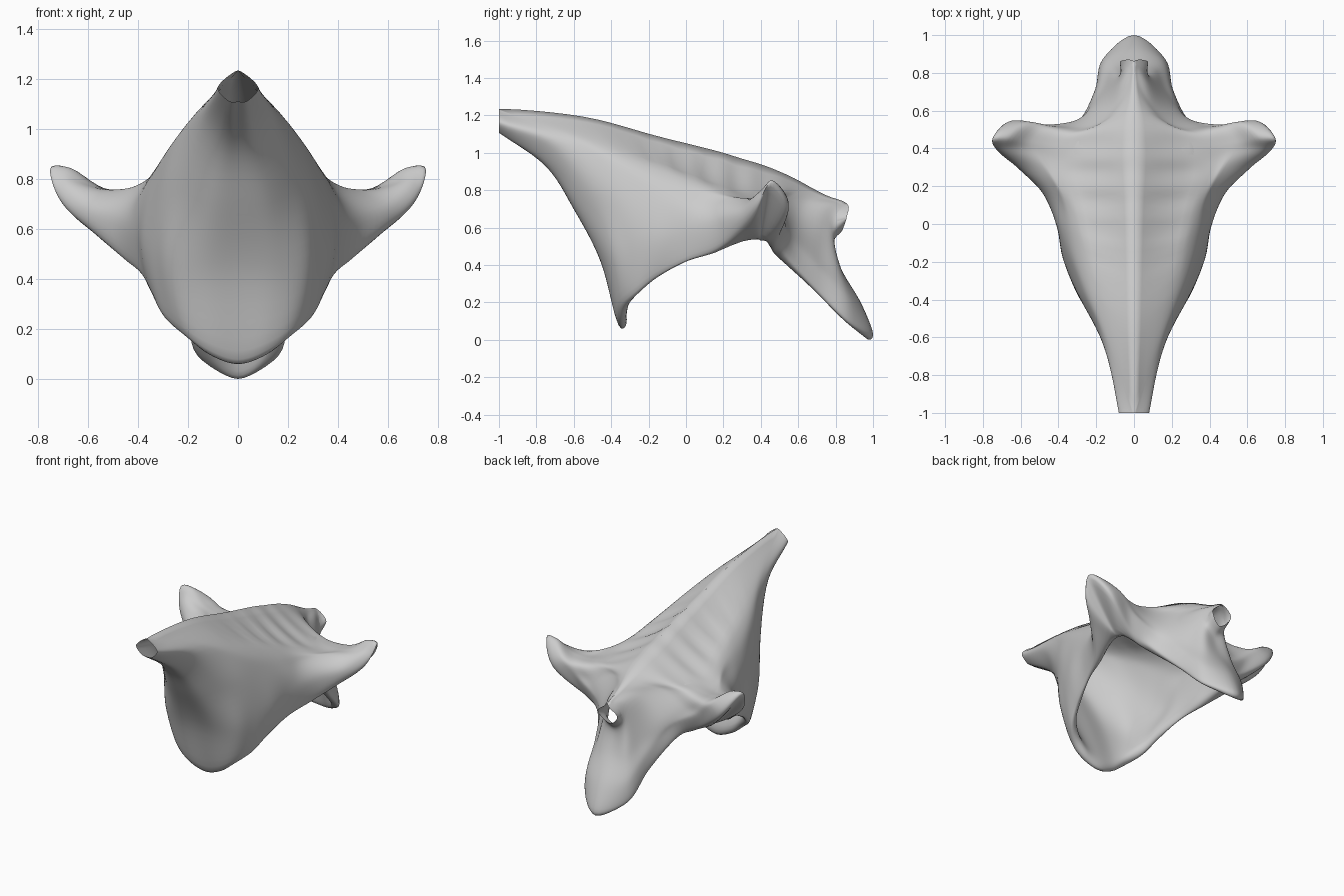
import bpy, bmesh, math
from mathutils import Vector

if "Cube" in bpy.data.objects:
    bpy.data.objects.remove(bpy.data.objects["Cube"])

grey = bpy.data.materials.new("bone grey")
grey.diffuse_color = (0.6, 0.6, 0.6, 1)
grey.use_nodes = True
grey.node_tree.nodes["Principled BSDF"].inputs["Base Color"].default_value = grey.diffuse_color

# Half-body guide curves, each running from front centre round the side to rear centre
spine = [(0, -1, 1.11), (.04, -1, 1.115), (.08, -1, 1.17), (0, -1, 1.235),
         (0, -.55, 1.195), (0, -.15, 1.09), (0, .15, 1.015), (0, .3, .97),
         (0, .4, .94), (0, .48, .91), (0, .58, .865), (0, .68, .81),
         (0, .76, .77), (0, .86, .73), (.075, .86, .66), (0, .835, .585)]
shoulder = [(0, -.75, .93), (.07, -.74, .94), (.14, -.70, 1.03), (.18, -.55, 1.04),
            (.22, -.38, 1.0), (.265, -.1, .915), (.31, .1, .84), (.36, .24, .79),
            (.37, .33, .77), (.35, .42, .77), (.30, .48, .77), (.19, .53, .755),
            (.11, .62, .73), (.078, .75, .69), (.072, .79, .57), (0, .79, .52)]
flank = [(0, -.6, .70), (.12, -.58, .70), (.22, -.5, .75), (.29, -.38, .78),
         (.33, -.22, .80), (.38, -.02, .75), (.40, .13, .75), (.47, .28, .755),
         (.53, .38, .76), (.54, .44, .765), (.47, .51, .74), (.36, .52, .66),
         (.25, .58, .58), (.16, .71, .48), (.11, .82, .38), (0, .83, .38)]
lower = [(0, -.455, .42), (.15, -.45, .42), (.27, -.40, .45), (.33, -.3, .5),
         (.38, -.17, .55), (.41, -.01, .6), (.48, .16, .64), (.60, .29, .69),
         (.69, .39, .79), (.67, .46, .845), (.58, .54, .76), (.45, .525, .64),
         (.28, .56, .52), (.2, .71, .37), (.15, .87, .22), (0, .935, .2)]
rim = [(0, -.36, .08), (.12, -.37, .12), (.22, -.35, .19), (.30, -.27, .26),
       (.345, -.16, .345), (.39, 0, .43), (.46, .16, .49), (.58, .29, .59),
       (.70, .38, .70), (.74, .45, .82), (.64, .54, .69), (.42, .49, .53),
       (.30, .53, .45), (.205, .7, .265), (.165, .87, .10), (0, 1, .035)]
lip = [(0, -.32, .14), (.11, -.32, .16), (.2, -.30, .23), (.27, -.24, .31),
       (.31, -.14, .39), (.36, 0, .46), (.40, .16, .49), (.46, .31, .53),
       (.48, .38, .54), (.48, .40, .54), (.46, .43, .53), (.36, .45, .50),
       (.26, .49, .45), (.16, .67, .29), (.12, .85, .11), (0, .96, .015)]


def inner(curve):
    """The same curve moved inwards by the wall thickness, skipping the arms."""
    out = []
    for p in map(Vector, curve):
        if p.y > .65 and p.z < .5:          # tail flap: push towards its underside
            out.append(Vector((p.x * .85, p.y - .035, p.z - .012)))
            continue
        if p.x > .38:                       # arm root: stay inside the body wall
            p = Vector((.38 + (p.x - .38) * .15, min(p.y, .44), min(p.z, .74)))
        centre = Vector((0, .6 * p.y, .9 - .27 * .6 * p.y))
        out.append(p + (centre - p).normalized() * .028)
    return out


in_lower, in_flank, in_shoulder, in_spine = map(inner, (lower, flank, shoulder, spine))
for i in range(7, 11):                      # wall above the arm root
    in_lower[i].z = .62
    in_flank[i].z = .70
for i in (0, 1, 2, 3, 13, 14, 15):          # walls meet at the two open tube ends
    in_spine[i] = Vector(spine[i])


def catmull(ext, steps):
    """Catmull-Rom curve; the first and last points only steer the ends."""
    out = []
    for i in range(len(ext) - 3):
        a, b, c, d = ext[i:i + 4]
        for k in range(steps):
            t = k / steps
            out.append(.5 * (2 * b + (c - a) * t + (2 * a - 5 * b + 4 * c - d) * t * t
                             + (3 * b - a - 3 * c + d) * t ** 3))
    return out + [ext[-2]]


def flip(p):
    return Vector((-p.x, p.y, p.z))


def around_path(pts, steps):
    """Curve that continues smoothly across the mirror plane."""
    pts = [Vector(p) for p in pts]
    return catmull([flip(pts[1])] + pts + [flip(pts[-2])], steps)


def down_path(pts, steps):
    pts = list(pts)
    return catmull([2 * pts[0] - pts[1]] + pts + [2 * pts[-1] - pts[-2]], steps)


# Draped shell: outer skin, rounded rim and inner wall in one loft
STEPS = 6
around = [around_path(c, STEPS) for c in
          (spine, shoulder, flank, lower, rim, lip,
           in_lower, in_flank, in_shoulder, in_spine)]
columns = [down_path(col, STEPS) for col in zip(*around)]
last = len(columns) - 1
for i, col in enumerate(columns):
    for j, p in enumerate(col):
        v = j / STEPS
        # hollow back beside the spine, with soft rib folds inside and out
        w = math.sin(math.pi * v) if v < 1 else math.sin(math.pi * (v - 8)) if v > 8 else 0
        if -.4 < p.y < .6:
            fade = math.sin(math.pi * (p.y + .4))
            p.z += w * fade * (.008 * math.sin(40 * p.y) - .02)
        p.x = 0 if i in (0, last) else max(0, p.x)
        p.y = min(1, max(-1, p.y))
low = min(p.z for col in columns for p in col)

bm = bmesh.new()
grid = [[bm.verts.new((p.x, p.y, p.z - low)) for p in col] for col in columns]
for c0, c1 in zip(grid, grid[1:]):
    for j in range(len(c0) - 1):
        bm.faces.new((c0[j], c0[j + 1], c1[j + 1], c1[j]))
bmesh.ops.remove_doubles(bm, verts=bm.verts, dist=1e-4)
bmesh.ops.recalc_face_normals(bm, faces=bm.faces)
mesh = bpy.data.meshes.new("body_shell")
bm.to_mesh(mesh)
bm.free()
mesh.materials.append(grey)
shell = bpy.data.objects.new("body_shell", mesh)
bpy.context.collection.objects.link(shell)
bpy.context.view_layer.objects.active = shell
shell.select_set(True)
bpy.ops.object.shade_smooth_by_angle(angle=math.radians(60))

# Other half
mirror = shell.modifiers.new("mirror", "MIRROR")
mirror.merge_threshold = 0.0005
